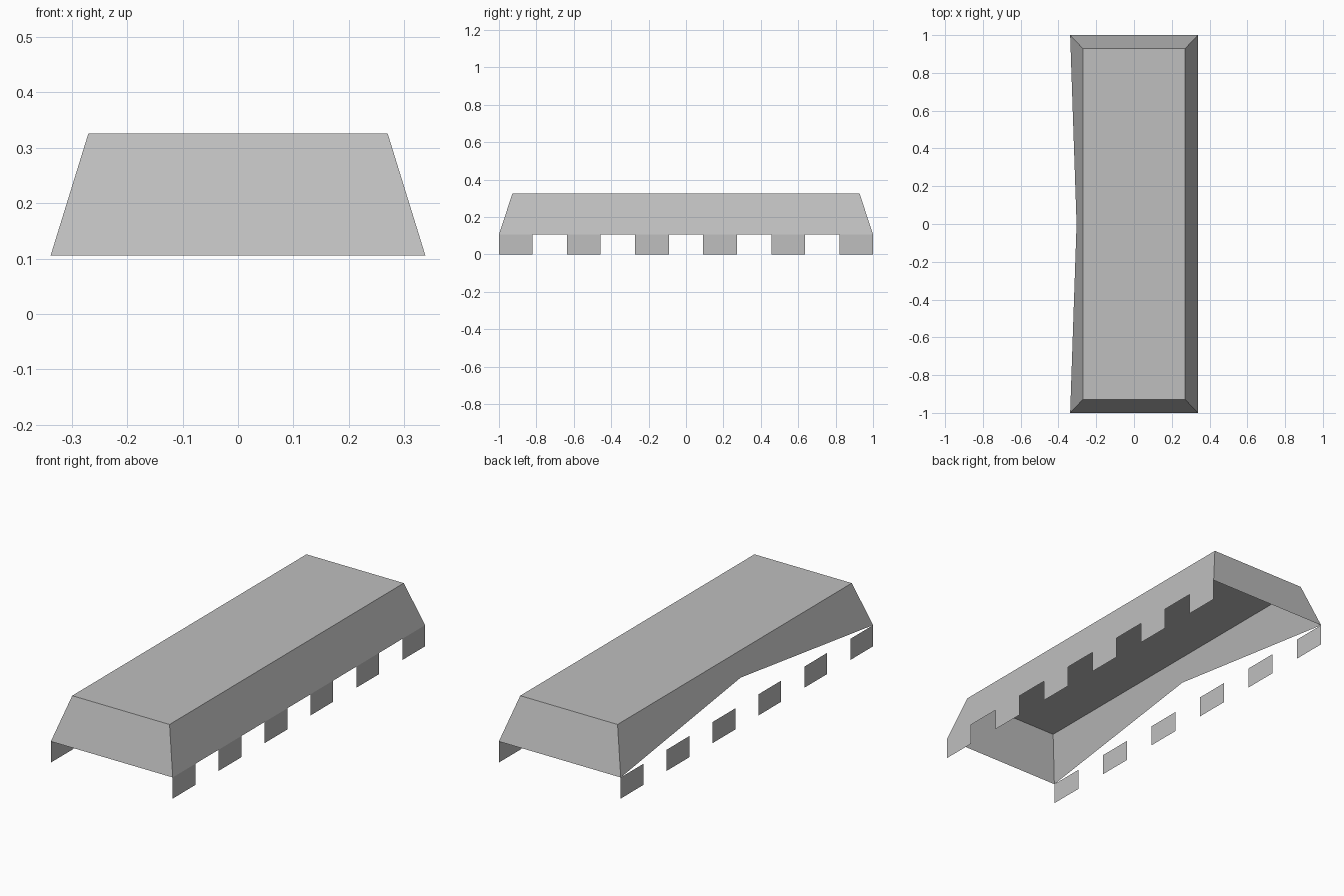
import bpy
import bmesh

if "Cube" in bpy.data.objects:
    bpy.data.objects.remove(bpy.data.objects["Cube"], do_unlink=True)

HALF_W, HALF_L = 0.338, 1.0      # rim of the shell
TOP_W, TOP_L = 0.27, 0.928       # flat roof
RIM_Z, TOP_Z = 0.106, 0.326
TAB_LEN, TAB_COUNT = 0.18, 6

# Single grey material
grey = bpy.data.materials.new("plain grey")
grey.use_nodes = True
colour = (0.52, 0.52, 0.52, 1.0)
grey.diffuse_color = colour
grey.node_tree.nodes["Principled BSDF"].inputs["Base Color"].default_value = colour


def finish(bm, name):
    mesh = bpy.data.meshes.new(name)
    bm.to_mesh(mesh)
    bm.free()
    mesh.materials.append(grey)
    obj = bpy.data.objects.new(name, mesh)
    bpy.context.collection.objects.link(obj)
    return obj


def ring(bm, x, y, z):
    return [bm.verts.new(p) for p in ((-x, -y, z), (x, -y, z), (x, y, z), (-x, y, z))]


# Tapered hollow shell, open underneath
bm = bmesh.new()
rim = ring(bm, HALF_W, HALF_L, RIM_Z)
roof = ring(bm, TOP_W, TOP_L, TOP_Z)
bm.faces.new(roof)
for i in range(3):
    bm.faces.new((rim[i], rim[i + 1], roof[i + 1], roof[i]))

# Right wall, its lower edge raised to a peak halfway along
peak = bm.verts.new((-(HALF_W + TOP_W) / 2, 0, (RIM_Z + TOP_Z) / 2))
bm.faces.new((rim[3], peak, roof[3]))
bm.faces.new((peak, roof[0], roof[3]))
bm.faces.new((peak, rim[0], roof[0]))
finish(bm, "shell")

# Rows of thin hanging tabs along both long sides
step = (2 * HALF_L - TAB_LEN) / (TAB_COUNT - 1)
for side, label in ((1, "left"), (-1, "right")):
    bm = bmesh.new()
    for i in range(TAB_COUNT):
        y0 = -HALF_L + i * step
        y1 = y0 + TAB_LEN
        corners = [(y0, 0), (y1, 0), (y1, RIM_Z), (y0, RIM_Z)][::side]
        bm.faces.new([bm.verts.new((side * HALF_W, y, z)) for y, z in corners])
    finish(bm, label + "_tabs")
